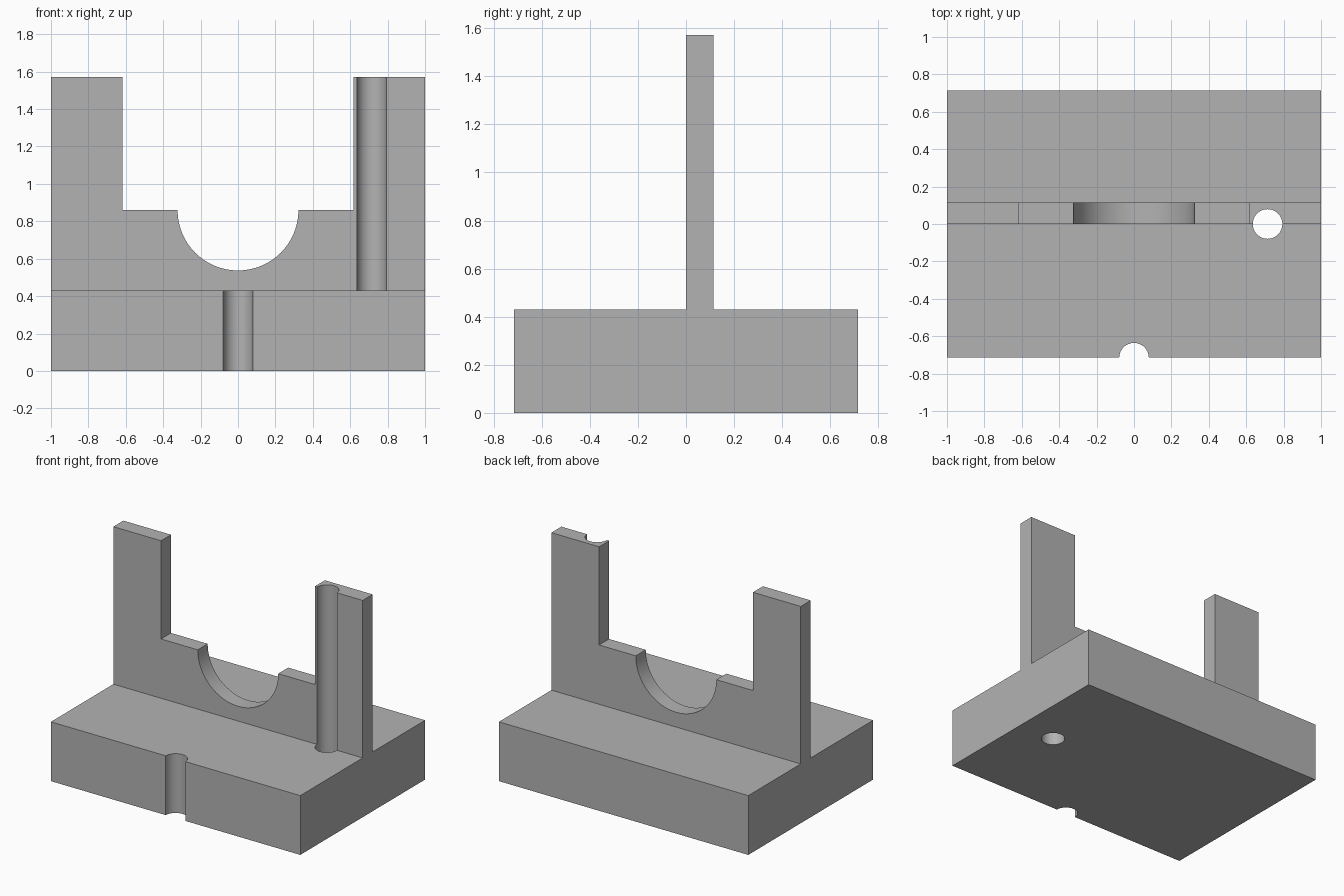
import bpy, bmesh, math
from mathutils import Matrix

cube = bpy.data.objects.get("Cube")
if cube:
    bpy.data.objects.remove(cube, do_unlink=True)

W, D = 1.0, 0.715            # half width, half depth
BASE_Z, LEDGE_Z, TOP_Z = 0.43, 0.86, 1.572
WALL_T = 0.114               # wall thickness
POST_X = 0.617               # inner face of the uprights
CRADLE_R, BORE_R = 0.323, 0.079

grey = bpy.data.materials.new("plain grey")
grey.diffuse_color = (0.45, 0.45, 0.45, 1)
grey.use_nodes = True
grey.node_tree.nodes["Principled BSDF"].inputs["Base Color"].default_value = (0.45, 0.45, 0.45, 1)


def make_object(name, bm):
    bmesh.ops.recalc_face_normals(bm, faces=bm.faces)
    mesh = bpy.data.meshes.new(name)
    bm.to_mesh(mesh)
    bm.free()
    mesh.materials.append(grey)
    obj = bpy.data.objects.new(name, mesh)
    bpy.context.collection.objects.link(obj)
    return obj


def boolean(target, tool, operation):
    bpy.context.view_layer.objects.active = target
    mod = target.modifiers.new(operation.lower(), "BOOLEAN")
    mod.operation, mod.object, mod.solver = operation, tool, "EXACT"
    bpy.ops.object.modifier_apply(modifier=mod.name)
    bpy.data.objects.remove(tool, do_unlink=True)


def bore(name, x, y):
    bm = bmesh.new()
    bmesh.ops.create_cone(bm, cap_ends=True, segments=64, radius1=BORE_R, radius2=BORE_R,
                          depth=4, matrix=Matrix.Translation((x, y, 1)))
    obj = make_object(name, bm)
    obj.hide_render = True
    return obj


# Base block
bm = bmesh.new()
bmesh.ops.create_cube(bm, size=1, matrix=Matrix.Translation((0, 0, BASE_Z / 2))
                      @ Matrix.Diagonal((2 * W, 2 * D, BASE_Z, 1)))
bracket = make_object("cradle_bracket", bm)

# Upright wall: half-round cradle between two tall posts
steps = 48
arc = [(CRADLE_R * math.cos(a), LEDGE_Z - CRADLE_R * math.sin(a))
       for a in (math.pi * i / steps for i in range(steps + 1))]
profile = [(-W, BASE_Z), (W, BASE_Z), (W, TOP_Z), (POST_X, TOP_Z), (POST_X, LEDGE_Z)]
profile += arc + [(-POST_X, LEDGE_Z), (-POST_X, TOP_Z), (-W, TOP_Z)]
bm = bmesh.new()
face = bm.faces.new([bm.verts.new((x, 0, z)) for x, z in profile])
ext = bmesh.ops.extrude_face_region(bm, geom=[face])
bmesh.ops.translate(bm, vec=(0, WALL_T, 0),
                    verts=[v for v in ext["geom"] if isinstance(v, bmesh.types.BMVert)])
wall = make_object("cradle_wall", bm)
boolean(bracket, wall, "UNION")

# Through hole grooving one post, and half-round notch in the front edge
boolean(bracket, bore("post_bore_cutter", 0.714, 0), "DIFFERENCE")
boolean(bracket, bore("front_notch_cutter", 0, -D), "DIFFERENCE")

# Smooth the curved surfaces, keep the edges sharp
bpy.ops.object.select_all(action="DESELECT")
bracket.select_set(True)
bpy.context.view_layer.objects.active = bracket
bpy.ops.object.shade_smooth_by_angle(angle=math.radians(30))
